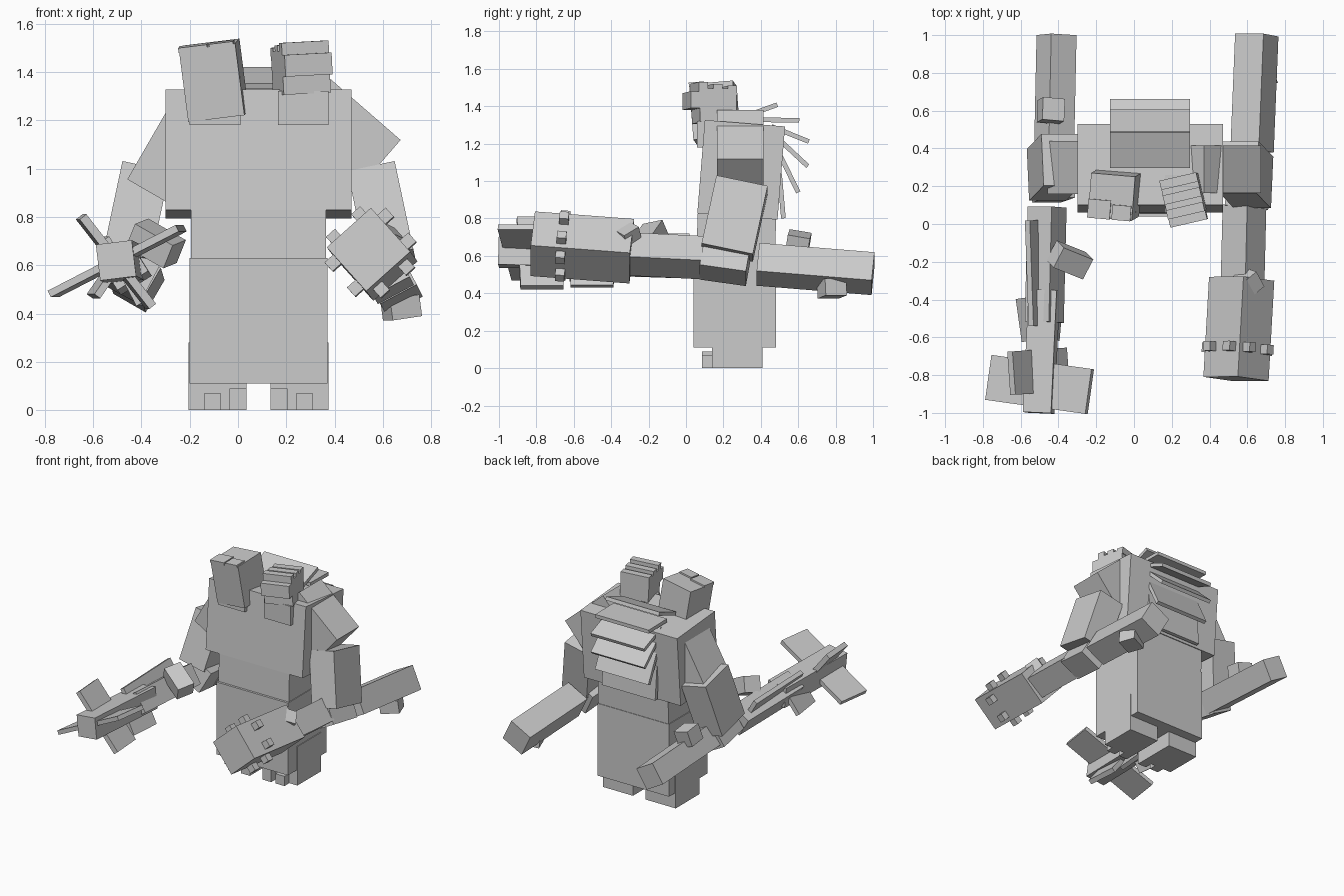
import bpy
from math import radians, cos, sin
from mathutils import Vector, Matrix, Euler, Quaternion

cube = bpy.data.objects.get("Cube")
if cube:
    bpy.data.objects.remove(cube, do_unlink=True)

color = (.6, .6, .6, 1)
grey = bpy.data.materials.new("stone_grey")
grey.use_nodes = True
grey.diffuse_color = color
grey.node_tree.nodes["Principled BSDF"].inputs["Base Color"].default_value = color

middle = .085  # x of the body's plane of symmetry


def place(name, frame, size):
    """Add a box of the given size in a frame, and return that frame."""
    bpy.ops.mesh.primitive_cube_add(size=1)
    part = bpy.context.object
    part.name = name
    part.data.transform(frame @ Matrix.Diagonal((*size, 1)))
    part.data.materials.append(grey)
    return frame


def box(name, center, size, tilt=0, lean=0, turn=0):
    angles = Euler([radians(angle) for angle in (tilt, lean, turn)])
    frame = Matrix.Translation(center) @ angles.to_matrix().to_4x4()
    return place(name, frame, size)


def beam(name, start, end, width, roll=0, thickness=None):
    """Add a bar from start to end, rolled about its own axis."""
    start, end = Vector(start), Vector(end)
    along = end - start
    rotation = along.to_track_quat('Y', 'Z') @ Quaternion((0, 1, 0), radians(roll))
    frame = Matrix.Translation((start + end) / 2) @ rotation.to_matrix().to_4x4()
    return place(name, frame, (width, along.length, thickness or width))


def attach(name, parent, offset, size):
    """Add a box placed in the frame of another part."""
    place(name, parent @ Matrix.Translation(offset), size)


# Body
box("lower_body", (middle, .26, .37), (.57, .44, .52))
box("waist", (middle, .27, .74), (.56, .42, .24), tilt=-2)
box("chest", (middle, .295, 1.06), (.77, .43, .5), tilt=-4.6)

# Fan of mane plates down the back, drooping step by step
plates = 6
for i in range(plates):
    t = i / (plates - 1)
    angle = radians(20 - 105 * t)
    root = Vector((middle, .5 - .2 * (1 - t) ** 3, 1.34 - .3 * t * t))
    tip = root + Vector((0, cos(angle), sin(angle))) * (.2 + .04 * t)
    beam(f"mane_plate_{i + 1}", root, tip, .425, thickness=.025)

# Paired parts: legs, toes, upper arms and elbows
for side, sign in (("left", 1), ("right", -1)):
    def out(distance):
        return middle + sign * distance

    box(side + "_leg", (out(.17), .275, .14), (.24, .27, .28))
    box(side + "_inner_toe", (out(.085), .12, .045), (.07, .07, .09))
    box(side + "_middle_toe", (out(.19), .12, .035), (.07, .07, .07))
    arm = box(side + "_upper_arm", (out(.51), .28 - .02 * sign, .8),
              (.2, .28, .38), tilt=-12, lean=-12 * sign)
    box(side + "_elbow", (out(.52), .23 - .02 * sign, .57),
        (.17, .25, .17), tilt=-9, lean=-28 * sign)

# Shoulders, one raised and one dropped
box("left_shoulder", (.44, .29, 1.155), (.4, .25, .25), lean=41)
box("right_shoulder", (-.265, .3, 1.04), (.34, .28, .25), lean=-60)

# Right head: tall leaning block with two brow plates
box("right_neck", (-.095, .16, 1.28), (.21, .2, .2))
head = box("right_head", (-.1, .155, 1.365), (.235, .235, .3), tilt=5, lean=-7, turn=-5)
attach("right_outer_brow", head, (-.06, -.07, .15), (.12, .1, .02))
attach("right_inner_brow", head, (.06, -.08, .15), (.1, .08, .02))

# Left head: skull, snout and a row of crest bars
box("left_neck", (.27, .16, 1.25), (.21, .2, .14))
head = box("left_skull", (.26, .15, 1.4), (.2, .2, .18), lean=-3, turn=13)
attach("left_snout", head, (0, -.11, .03), (.2, .08, .09))
for i in range(3):
    attach(f"left_crest_{i + 1}", head, (0, .08 * (i - 1), .1 - .01 * i), (.2, .05, .05))

# Trailing poles behind the elbows, each with a knob
beam("left_rear_pole", (.625, .385, .555), (.65, 1, .505), .17, roll=-28)
beam("right_rear_pole", (-.425, .3, .56), (-.41, 1, .51), .155, roll=30)
box("left_pole_knob", (.675, .78, .425), (.13, .12, .09), lean=-8, turn=20)
box("right_pole_knob", (-.44, .6, .665), (.12, .12, .11), tilt=-10, lean=15, turn=-5)

# Left forearm ending in a club with two studs on each side
beam("left_forearm", (.585, .1, .59), (.575, -.3, .61), .165, roll=38)
club = beam("left_club", (.57, -.29, .625), (.54, -.82, .665), .245, roll=42)
for face in range(4):
    spin = Matrix.Rotation(radians(90 * face), 4, 'Y')
    for row, across in (("low", -.07), ("high", .07)):
        attach(f"club_stud_{row}_{face + 1}", club @ spin,
               (across, .105, .14), (.05, .05, .06))
box("club_thorn", (.6, -.31, .7), (.1, .1, .12), tilt=30, lean=20, turn=40)

# Right forearm and weapon shaft
beam("right_forearm", (-.46, .09, .58), (-.475, -.52, .6), .15, roll=32)
beam("right_shaft", (-.475, -.35, .605), (-.505, -1, .62), .15, roll=7)
box("forearm_thorn", (-.34, -.19, .69), (.19, .12, .11), tilt=12, lean=28, turn=-22)

# Crossed blades at the tip of the shaft, and fins along it
box("wide_blade", (-.5, -.85, .617), (.6, .24, .03), lean=-27, turn=-8)
box("cross_blade", (-.505, -.78, .615), (.47, .23, .035), lean=52, turn=4)
box("long_fin", (-.525, -.26, .66), (.03, .56, .12), lean=-30, turn=2)
box("side_fin", (-.53, -.5, .57), (.03, .23, .24), lean=35, turn=8)
box("lower_fin", (-.43, -.5, .5), (.03, .23, .14), lean=-28, turn=-5)
